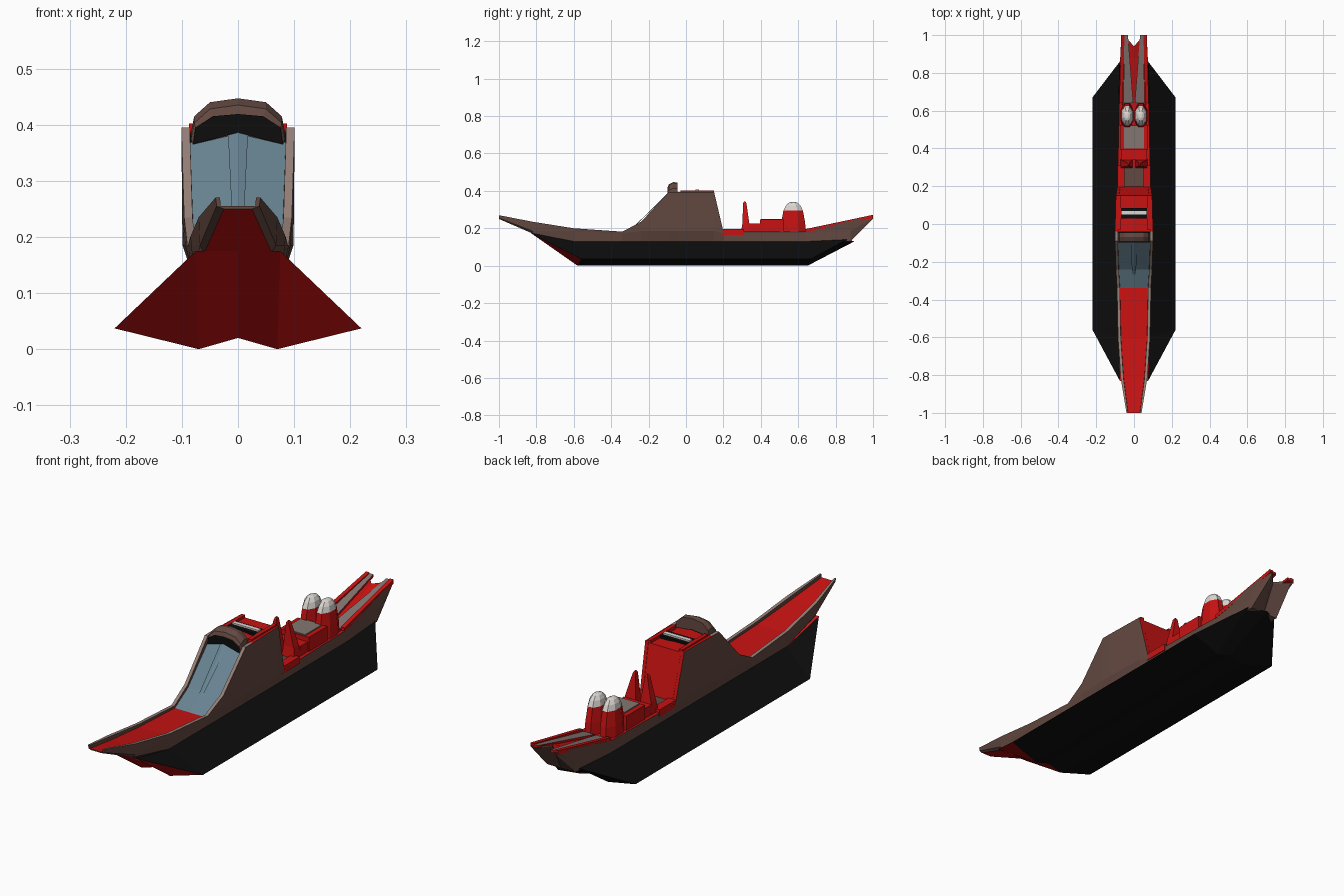
import bpy, bmesh, math

if "Cube" in bpy.data.objects:
    bpy.data.objects.remove(bpy.data.objects["Cube"])

COLOURS = {
    "black": (0.004, 0.004, 0.004), "red": (0.58, 0.006, 0.006),
    "brown": (0.125, 0.065, 0.052), "taupe": (0.30, 0.215, 0.185),
    "glass": (0.14, 0.23, 0.29), "pale": (0.72, 0.68, 0.65),
    "grey": (0.23, 0.18, 0.165),
}
NAMES = list(COLOURS)
MATS = []
for n, c in COLOURS.items():
    m = bpy.data.materials.new(n)
    m.diffuse_color = (*c, 1)
    m.use_nodes = True
    m.node_tree.nodes["Principled BSDF"].inputs["Base Color"].default_value = m.diffuse_color
    MATS.append(m)


def half(name, verts, faces):
    """Build a mesh from its right half and mirror it; faces = [(indices, colour)]."""
    bm = bmesh.new()
    for s in (1, -1):
        vs = [bm.verts.new((s * x, y, z)) for x, y, z in verts]
        for idx, col in faces:
            f = bm.faces.new([vs[i] for i in (idx if s == 1 else idx[::-1])])
            f.material_index = NAMES.index(col)
    bmesh.ops.remove_doubles(bm, verts=bm.verts, dist=1e-4)
    bmesh.ops.dissolve_degenerate(bm, edges=bm.edges, dist=1e-5)
    bmesh.ops.recalc_face_normals(bm, faces=bm.faces)
    me = bpy.data.meshes.new(name)
    bm.to_mesh(me)
    bm.free()
    for m in MATS:
        me.materials.append(m)
    ob = bpy.data.objects.new(name, me)
    bpy.context.collection.objects.link(ob)
    return ob


def loft(name, rings, colour, closed=True, caps=True):
    """Skin equal-length rings; colour is a name or a rule (segment, side)."""
    n = len(rings[0])
    rule = colour if callable(colour) else (lambda i, j: colour)
    verts = [p for r in rings for p in r]
    faces = []
    for i in range(len(rings) - 1):
        for j in range(n if closed else n - 1):
            k = (j + 1) % n
            faces.append(((i*n+j, i*n+k, (i+1)*n+k, (i+1)*n+j), rule(i, j)))
    if caps:
        last = len(rings) - 1
        faces.append((tuple(range(n))[::-1], rule(0, -1)))
        faces.append((tuple(range(last*n, last*n+n)), rule(last - 1, -1)))
    return half(name, verts, faces)


def block(name, x0, x1, y0, y1, z0, z1, col):
    r = lambda z: [(x0, y0, z), (x1, y0, z), (x1, y1, z), (x0, y1, z)]
    return loft(name, [r(z0), r(z1)], col)


# Lower hull: flared black body with a red raked bow
half("lower_hull", [
    (.075, -.83, .175), (0, -.83, .175), (.22, -.56, .037), (.07, -.58, 0),
    (0, -.58, .02), (.08, -.6, .13), (.08, .65, .13), (.22, .67, .037),
    (.07, .65, 0), (0, .65, .02), (.075, .86, .14), (0, .9, .13)],
    [((0, 1, 4, 3), "red"), ((0, 3, 2), "red"), ((0, 2, 5), "black"),
     ((2, 7, 6, 5), "black"), ((7, 10, 6), "black"), ((2, 3, 8, 7), "black"),
     ((3, 4, 9, 8), "black"), ((8, 9, 11, 10), "black"), ((7, 8, 10), "black")])

# Upper body stations: y, bottom x, bottom z, rail x, rail z, deck z, deck crown
stations = [
    (-1.0, .025, .25, .040, .270, .255, 0), (-.82, .06, .172, .070, .235, .218, 0),
    (-.60, .08, .130, .085, .200, .188, 0), (-.34, .08, .130, .090, .182, .172, 0),
    (-.24, .08, .130, .096, .235, .222, .01), (-.09, .08, .13, .101, .395, .368, .02),
    (-.04, .08, .130, .101, .395, .385, .01), (.15, .08, .13, .096, .395, .390, .0),
    (.20, .08, .130, .088, .182, .180, 0), (.64, .08, .130, .078, .182, .178, 0),
    (.88, .07, .130, .073, .240, .232, 0), (1.0, .055, .25, .067, .262, .258, 0)]
rings = []
for y, bx, bz, rx, rz, dz, cr in stations:
    w = .008 if y == -1 else .015
    yc = .94 if y == 1 else y            # notch at the stern
    rings.append([(0, yc, bz), (bx, y, bz), (rx - .002, y, min(rz - .008, max(bz + .005, .185))),
                  (rx, y, rz), (rx - w, y, rz), (rx - w - .001, y, dz), (0, yc, dz + cr)])


def body_rule(i, j):
    if j == 0:
        return "red" if i < 2 else "brown"
    if j in (1, 2, -1):
        return "brown"
    if j == 3:
        return "taupe" if i < 6 else "red"
    if j == 4:
        return "brown" if i < 7 else "red"
    return "glass" if i in (3, 4) else "black" if i == 5 else "red"


loft("upper_body", rings, body_rule, closed=False)

# Narrow centre pane on the windscreen
half("windscreen_pane", [(0, -.27, .218), (.01, -.26, .223), (.018, -.092, .389),
                         (0, -.092, .394)], [((0, 1, 2, 3), "glass")])

# Arched hood above the windscreen with a black visor face
arch = [(.084, .385), (.078, .415), (.05, .440), (0, .447)]
inner = [(.080, .365), (.076, .395), (.045, .415), (0, .419)]
hood = [[(x, -.098, z) for x, z in inner] + [(0, -.098, .384)],
        [(x, -.092, z - .012) for x, z in arch] + [(0, -.09, .384)],
        [(x, -.068, z) for x, z in arch] + [(0, -.07, .384)],
        [(x, -.045, z - .003) for x, z in arch] + [(0, -.045, .384)]]
loft("hood", hood, "brown")
half("visor", [(x, -.101, z) for x, z in inner] + [(0, -.101, .386)],
     [((0, 1, 2, 3, 4), "black")])

# Roof fittings
block("roof_strip_base", 0, .075, .03, .085, .385, .400, "black")
block("roof_strip", 0, .065, .05, .07, .385, .407, "pale")
block("roof_shoulder", .070, .087, -.03, .15, .375, .402, "red")

# Aft deck well
block("side_deck", .05, .087, .19, .31, .165, .196, "red")
block("well_floor", 0, .05, .19, .30, .165, .187, "brown")
block("step", 0, .068, .34, .40, .17, .225, "red")
block("machinery_box", 0, .073, .395, .525, .17, .246, "red")
block("machinery_top", 0, .052, .40, .52, .24, .251, "grey")


def taper(name, levels, sides, colour):
    """Faceted tower from levels: z, centre x, centre y, radius x, radius y."""
    rs = []
    for z, cx, cy, rx, ry in levels:
        k = 1 / math.cos(math.pi / sides)
        rs.append([(cx + rx*k*math.cos((a + .5)*math.tau/sides),
                    cy + ry*k*math.sin((a + .5)*math.tau/sides), z) for a in range(sides)])
    return loft(name, rs, colour)


# Pair of pointed fins
taper("pointed_fins", [(.17, .040, .32, .032, .027), (.23, .038, .32, .026, .018),
                       (.335, .030, .314, .006, .009), (.342, .030, .314, .002, .004)], 4, "red")

# Twin funnels with pale domed tops
taper("funnels", [(.17, .037, .573, .035, .068), (.23, .037, .573, .034, .064),
                  (.295, .036, .573, .030, .052)], 8, "red")
taper("funnel_domes", [(.294, .036, .573, .030, .052), (.32, .036, .573, .025, .040),
                       (.336, .036, .573, .016, .025), (.341, .036, .573, .007, .012)], 8, "pale")

# Stern prongs: red outer rails and grey inner ramps
rail = lambda y, x, z: [(x, y, z - .018), (x, y, z), (x - .018, y, z), (x - .018, y, z - .018)]
loft("stern_rails", [rail(.64, .078, .196), rail(1.0, .068, .272)], "red")
ramp = lambda y, x0, x1, z: [(x0, y, z - .012), (x1, y, z - .012), (x1, y, z), (x0, y, z)]
loft("stern_ramps", [ramp(.64, .004, .056, .188), ramp(1.0, .032, .051, .268)],
     lambda i, j: "grey" if j == 2 else "red")
